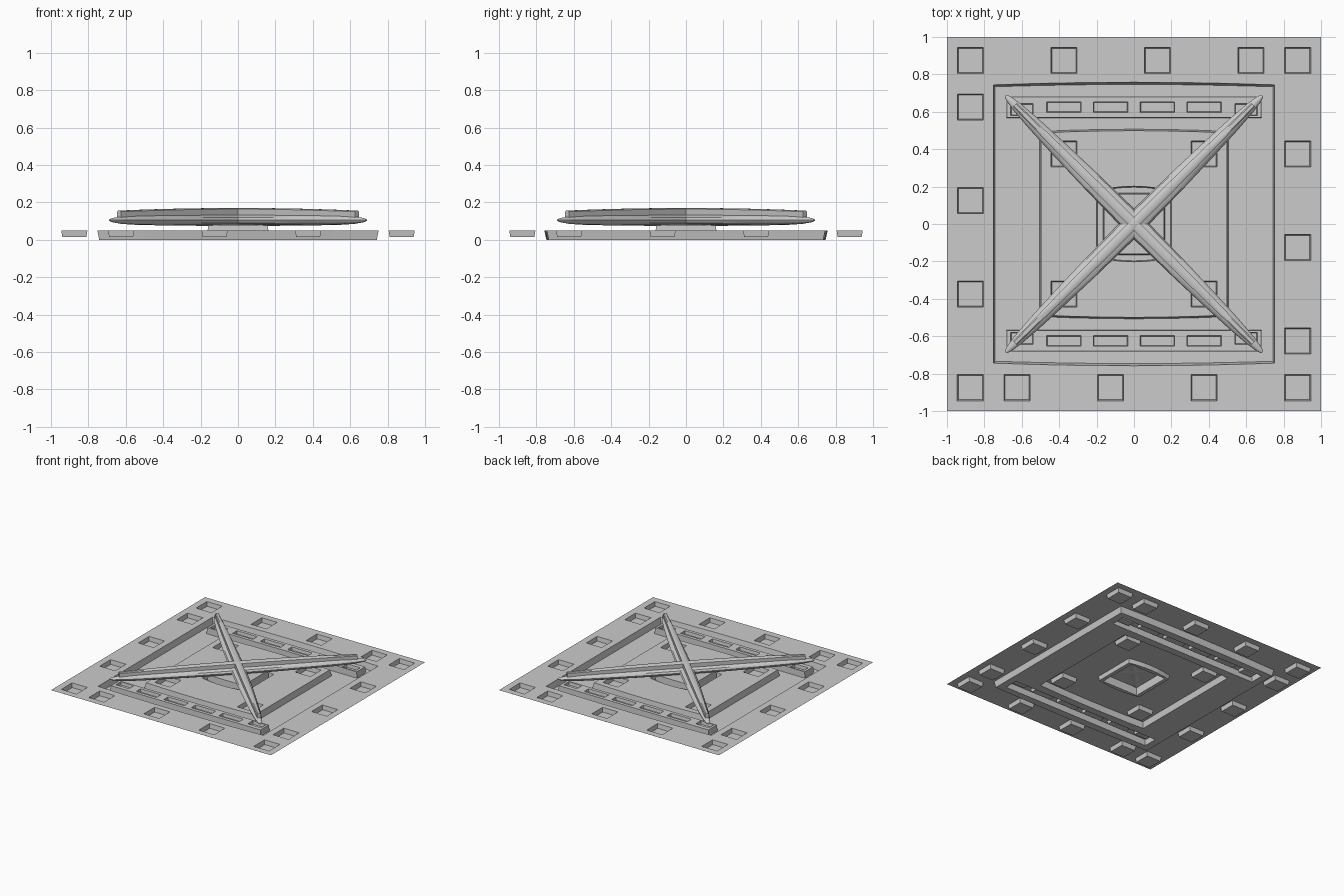
import bpy, bmesh
from math import sin, cos, pi, radians
from mathutils import Vector, Matrix

if "Cube" in bpy.data.objects:
    bpy.data.objects.remove(bpy.data.objects["Cube"])


def finish(bm, name, smooth=False):
    bmesh.ops.remove_doubles(bm, verts=bm.verts, dist=1e-5)
    me = bpy.data.meshes.new(name)
    bm.to_mesh(me)
    bm.free()
    ob = bpy.data.objects.new(name, me)
    bpy.context.collection.objects.link(ob)
    if smooth:
        bpy.ops.object.select_all(action='DESELECT')
        ob.select_set(True)
        bpy.context.view_layer.objects.active = ob
        bpy.ops.object.shade_smooth_by_angle(angle=radians(35))
    return ob


def rect(cx, cy, hx, hy, bulge=0.0):
    """Counter-clockwise rectangle; bulge bows the +-y edges."""
    pts = []
    n = 6 if bulge else 1
    for s in (-1, 1):
        for i in range(n + 1):
            u = -1 + 2 * i / n
            pts.append((cx - s * u * hx, cy + s * (hy + bulge * (1 - u * u))))
    return pts


def loop(bm, pts, z):
    vs = [bm.verts.new((x, y, z)) for x, y in pts]
    return vs, [bm.edges.new((vs[i], vs[(i + 1) % len(vs)])) for i in range(len(vs))]


def fill(bm, *loops):
    edges = [e for l in loops for e in l[1]]
    r = bmesh.ops.triangle_fill(bm, edges=edges, use_beauty=True, normal=Vector((0, 0, 1)))
    for f in r['geom']:
        if isinstance(f, bmesh.types.BMFace):
            f.normal_update()
            if f.normal.z < 0:
                f.normal_flip()


def wall(bm, a, b):
    """Sloped wall from loop a to matching loop b."""
    n = len(a[0])
    for i in range(n):
        j = (i + 1) % n
        bm.faces.new((a[0][i], a[0][j], b[0][j], b[0][i]))


def pocket(bm, cx, cy, hx, hy, z0, z1, inset=0.006):
    """Open-topped recess; returns its rim loop."""
    rim = loop(bm, rect(cx, cy, hx, hy), z0)
    low = loop(bm, rect(cx, cy, hx - inset, hy - inset), z1)
    wall(bm, rim, low)
    fill(bm, low)
    return rim


TOP, LOW = 0.05, 0.015
bm = bmesh.new()

# outer deck with a rotating pattern of square pockets
deck = loop(bm, rect(0, 0, 1, 1), TOP)
rims = []
for k in range(4):
    for x in (-0.875, -0.375, 0.125, 0.625):
        p = Matrix.Rotation(-k * pi / 2, 2) @ Vector((x, 0.875))
        rims.append(pocket(bm, p.x, p.y, 0.07, 0.07, TOP, LOW))
tray_rim = loop(bm, rect(0, 0, 0.752, 0.744, 0.014), TOP)
fill(bm, deck, tray_rim, *rims)

# sunken tray
tray_floor = loop(bm, rect(0, 0, 0.742, 0.734, 0.012), 0)
wall(bm, tray_rim, tray_floor)

# slotted rails standing on the tray floor
rail_feet = []
for s in (-1, 1):
    foot = loop(bm, rect(0, s * 0.625, 0.683, 0.058), 0)
    cap = loop(bm, rect(0, s * 0.625, 0.68, 0.055), TOP)
    wall(bm, cap, foot)
    slots = [pocket(bm, x, s * 0.625, 0.092, 0.028, TOP, 0.025, 0.004)
             for x in (-0.375, -0.125, 0.125, 0.375)]
    slots += [pocket(bm, x, s * 0.612, 0.06, 0.032, TOP, 0.025, 0.004) for x in (-0.6, 0.6)]
    fill(bm, cap, *slots)
    rail_feet.append(foot)

# central plateau with four pockets
plat_foot = loop(bm, rect(0, 0, 0.505, 0.495, 0.012), 0)
plat_rim = loop(bm, rect(0, 0, 0.496, 0.487, 0.012), TOP)
fill(bm, tray_floor, plat_foot, *rail_feet)
wall(bm, plat_rim, plat_foot)
pits = [pocket(bm, x, y, 0.07, 0.07, TOP, LOW) for x in (-0.375, 0.375) for y in (-0.375, 0.375)]

# groove around the raised hub
groove_rim = loop(bm, rect(0, 0, 0.2, 0.178, 0.024), TOP)
groove_low = loop(bm, rect(0, 0, 0.195, 0.174, 0.023), LOW)
hub_foot = loop(bm, rect(0, 0, 0.165, 0.165), LOW)
hub_top = loop(bm, rect(0, 0, 0.16, 0.16), 0.078)
fill(bm, plat_rim, groove_rim, *pits)
wall(bm, groove_rim, groove_low)
fill(bm, groove_low, hub_foot)
wall(bm, hub_top, hub_foot)
fill(bm, hub_top)
bmesh.ops.dissolve_limit(bm, angle_limit=0.001, verts=bm.verts, edges=bm.edges)
finish(bm, "floor_panel")


def loft(name, sections, angle, smooth):
    """Skin a list of (position, [(side, z), ...]) sections, then turn about z."""
    bm = bmesh.new()
    rings = [[bm.verts.new((t, y, z)) for y, z in pts] for t, pts in sections]
    n = len(rings[0])
    for a, b in zip(rings, rings[1:]):
        for i in range(n):
            bm.faces.new((a[i], a[(i + 1) % n], b[(i + 1) % n], b[i]))
    bm.faces.new(rings[0])
    bm.faces.new(rings[-1])
    bmesh.ops.recalc_face_normals(bm, faces=bm.faces)
    bmesh.ops.rotate(bm, verts=bm.verts, matrix=Matrix.Rotation(angle, 3, 'Z'))
    return finish(bm, name, smooth)


# crossed tapering beams: (distance, half width, half height)
half = [(0, .058, .03), (.3, .054, .03), (.55, .046, .028), (.75, .037, .026),
        (.88, .027, .02), (.945, .017, .012), (.97, .007, .005)]
profile = [(-t, w, h) for t, w, h in reversed(half[1:])] + half
body = [(t, [(w * cos(i * pi / 6), .105 + h * sin(i * pi / 6)) for i in range(12)])
        for t, w, h in profile]

# arched rib along the top of each beam
rib = []
for i in range(13):
    u = -1 + i / 6
    w, z = .026 - .012 * u * u, .170 - .014 * u * u
    rib.append((.9 * u, [(-w, .118), (w, .118), (w, z - .006), (w * .6, z), (-w * .6, z), (-w, z - .006)]))

for label, ang in (("a", pi / 4), ("b", -pi / 4)):
    loft("cross_beam_" + label, body, ang, True)
    loft("beam_rib_" + label, rib, ang, True)
